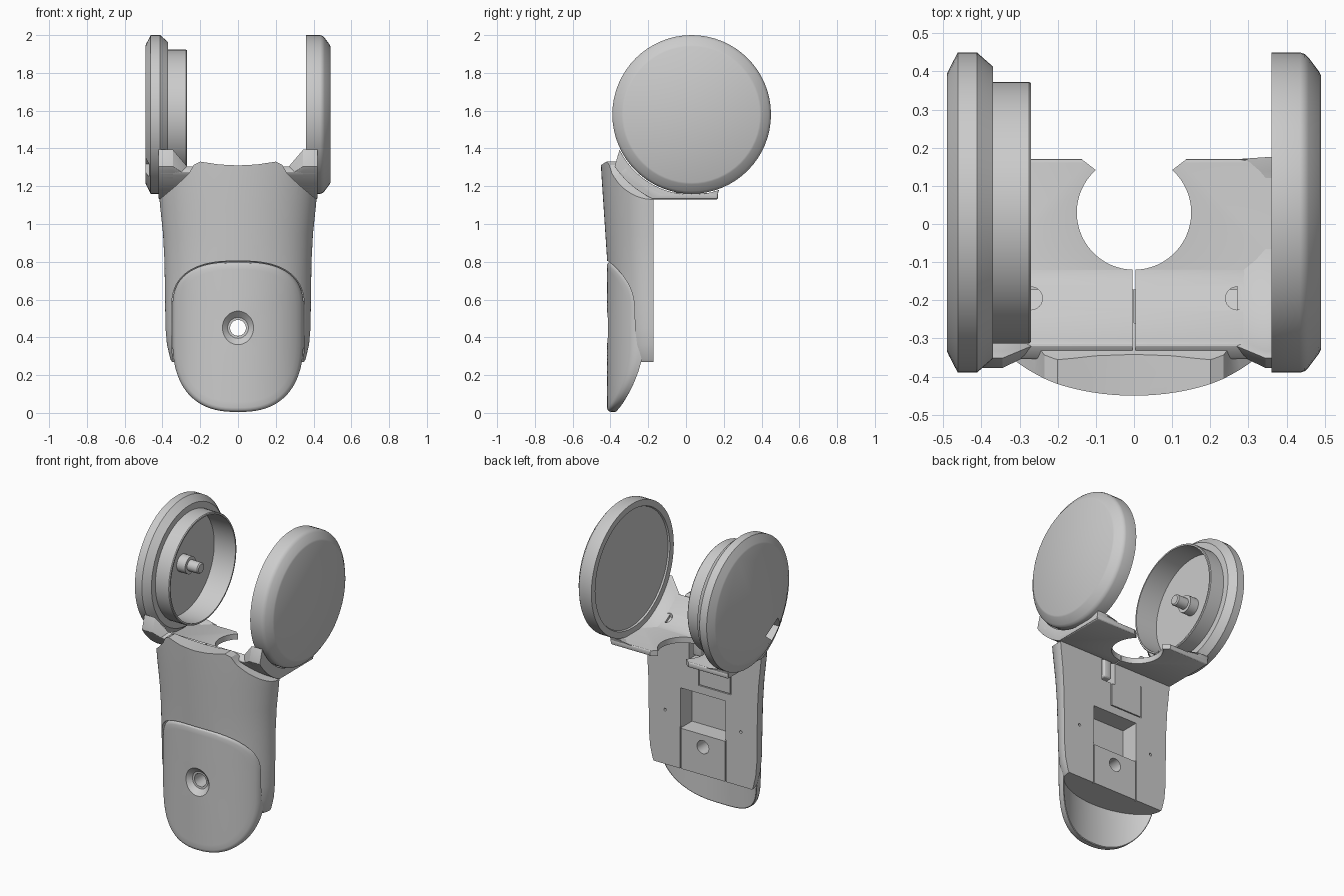
import bpy, bmesh
from math import sin, cos, pi, radians, sqrt

if "Cube" in bpy.data.objects:
    bpy.data.objects.remove(bpy.data.objects["Cube"])


def make(name, verts, faces):
    bm = bmesh.new()
    vs = [bm.verts.new(v) for v in verts]
    for f in faces:
        bm.faces.new([vs[i] for i in f])
    bmesh.ops.recalc_face_normals(bm, faces=bm.faces)
    me = bpy.data.meshes.new(name)
    bm.to_mesh(me)
    bm.free()
    ob = bpy.data.objects.new(name, me)
    bpy.context.collection.objects.link(ob)
    return ob


def loft(name, rings):
    """Skin closed rings of equal length and cap both ends."""
    n = len(rings[0])
    faces = [(k * n + i, k * n + (i + 1) % n, (k + 1) * n + (i + 1) % n, (k + 1) * n + i)
             for k in range(len(rings) - 1) for i in range(n)]
    last = (len(rings) - 1) * n
    faces += [tuple(range(n)), tuple(range(last, last + n))]
    return make(name, [p for r in rings for p in r], faces)


def prism(name, pts, axis, a, b):
    place = {'x': lambda u, v, w: (w, u, v), 'y': lambda u, v, w: (u, w, v),
             'z': lambda u, v, w: (u, v, w)}[axis]
    return loft(name, [[place(u, v, w) for u, v in pts] for w in (a, b)])


def box(name, x0, x1, y0, y1, z0, z1):
    return prism(name, [(x0, y0), (x1, y0), (x1, y1), (x0, y1)], 'z', z0, z1)


def circle(cu, cv, r, n=32):
    return [(cu + r * cos(2 * pi * i / n), cv + r * sin(2 * pi * i / n)) for i in range(n)]


AY, AZ = 0.03, 1.58     # axis of the two round caps


def lathe(name, prof, n=64):
    """Rings along x around the cap axis; prof is (x, radius)."""
    return loft(name, [[(x, u, v) for u, v in circle(AY, AZ, r, n)] for x, r in prof])


def apply_mod(ob, mod):
    bpy.context.view_layer.objects.active = ob
    bpy.ops.object.modifier_apply(modifier=mod.name)


def cut(ob, *cutters):
    for c in cutters:
        m = ob.modifiers.new("cut", 'BOOLEAN')
        m.operation, m.solver, m.object = 'DIFFERENCE', 'EXACT', c
        apply_mod(ob, m)
        bpy.data.objects.remove(c)


def soften(ob, width):
    m = ob.modifiers.new("soft", 'BEVEL')
    m.width, m.segments, m.limit_method, m.angle_limit = width, 3, 'ANGLE', radians(35)
    apply_mod(ob, m)


def arc(r, a0, a1, n=10):
    return [(AY + r * cos(radians(a0 + (a1 - a0) * i / n)),
             AZ + r * sin(radians(a0 + (a1 - a0) * i / n))) for i in range(n + 1)]


# front cover: rounded outline wrapped on an elliptic surface
def cover(name, grow, front, back):
    n, verts_rings = 96, []

    def pt(t, s, dy):
        c, d = cos(t), sin(t)
        e, b, zc = (2.6, 0.25, 0.55) if d >= 0 else (2.5, 0.395, 0.4)
        x = 0.347 * abs(c) ** (2 / e) * (1 if c >= 0 else -1)
        z = zc + b * abs(d) ** (2 / e) * (1 if d >= 0 else -1)
        x, z = x * s, 0.45 + (z - 0.45) * s
        return (x, -0.175 - 0.24 * sqrt(max(0, 1 - (x / 0.375) ** 2)) + dy, z)
    steps = [0.05, 0.2, 0.35, 0.5, 0.65, 0.78, 0.88, 0.95]
    spec = [(s, front) for s in steps]
    spec += [(0.975, front + 0.003), (0.99, front + 0.009), (1, front + 0.02), (1, back - 0.004)]
    spec += [(s, back) for s in [0.99] + steps[::-1]]
    for s, dy in spec:
        verts_rings.append([pt(2 * pi * i / n, s * grow, dy) for i in range(n)])
    return loft(name, verts_rings)


# main body: half-ellipse sections with a flat back
rings = []
for z, w, d in [(0.27, 0.35, 0.2), (0.285, 0.358, 0.212), (0.36, 0.376, 0.22), (0.45, 0.384, 0.225),
                (0.6, 0.386, 0.232), (0.8, 0.389, 0.24), (0.95, 0.397, 0.25),
                (1.1, 0.413, 0.26), (1.25, 0.425, 0.27), (1.4, 0.43, 0.278)]:
    rings.append([(w, -0.172, z)] + [(w * cos(pi * i / 48), -0.18 - (d - 0.003) * sin(pi * i / 48), z)
                  for i in range(49)] + [(-w, -0.172, z)])
body = loft("main_body", rings)
half = [(0.1, 1.315), (0.2, 1.33), (0.235, 1.312), (0.26, 1.268), (0.32, 1.21), (0.41, 1.135), (0.5, 1.06)]
rim = [(-x, z) for x, z in half[::-1]] + [(0, 1.31)] + half
cut(body,
    prism("rim_cut", rim + [(0.5, 1.6), (-0.5, 1.6)], 'y', -0.7, 0.3),
    prism("cradle_cut", arc(0.46, 200, 246) + [(0.3, 1.16), (0.3, 1.7), (-0.402, 1.7)], 'x', -0.6, 0.6),
    cover("cover_cut", 1.012, -0.1, 0.045))

# back details: window, panel seams, hatch outline, hook slot, pin holes
cut(body, box("window_cut", -0.16, 0.16, -0.29, 0, 0.53, 0.79))
for x in (-0.16, 0.16):
    cut(body, box("seam_cut", x - 0.003, x + 0.003, -0.182, 0, 0.2, 0.54))
for x0, x1, z0, z1 in [(-0.2, 0.03, 0.84, 0.846), (-0.2, -0.194, 0.843, 1.05), (0.024, 0.03, 0.843, 1.05)]:
    cut(body, box("hatch_cut", x0, x1, -0.182, 0, z0, z1))
cut(body, box("slot_cut", 0.0, 0.1, -0.26, 0, 0.99, 1.3),
    prism("bolt_cut", circle(0, 0.45, 0.042), 'y', -0.6, 0))
for x in (-0.27, 0.27):
    cut(body, prism("pin_cut", circle(x, 0.62, 0.009, 12), 'y', -0.2, 0))
hook = box("hook", 0.02, 0.08, -0.24, -0.175, 1.02, 1.16)
soften(hook, 0.015)

# front cover with countersunk bolt hole
front = cover("front_cover", 1.0, -0.003, 0.045)
cut(front, loft("countersink", [[(u, y, v) for u, v in circle(0, 0.45, r, 40)]
                                for y, r in [(-0.5, 0.135), (-0.419, 0.09), (-0.385, 0.055),
                                             (-0.384, 0.042), (-0.2, 0.042)]]))

# cradle plate with round neck notch
cradle = prism("cradle_plate", [(0.17, 1.165), (0.17, 1.13)] + arc(0.492, 246, 218)
               + arc(0.44, 218, 250), 'x', -0.42, 0.42)
soften(cradle, 0.01)
notch = [(0.15 * cos(radians(a)), 0.03 + 0.15 * sin(radians(a))) for a in range(-228, 49, 6)]
cut(cradle, prism("notch_cut", notch + [(0.15, 0.18), (0.15, 0.3), (-0.15, 0.3), (-0.15, 0.18)], 'z', 1, 1.4),
    box("centre_seam_cut", -0.004, 0.004, -0.34, -0.05, 1.13, 1.4))
for x in (-0.27, 0.27):
    cut(cradle, prism("hole_cut", circle(x, -0.195, 0.03, 24), 'z', 1.155, 1.4))

# side rails that carry the round caps
for side, s in (("left", -1), ("right", 1)):
    rail_prof = [(0.17, 1.17), (0.165, 1.135)] + arc(0.492, 245, 214) + arc(0.425, 206, 290, 16)
    inner = [(AY + (y - AY) * 1.0, z) for y, z in rail_prof]
    low = [(0.17, 1.165), (0.165, 1.135)] + arc(0.492, 245, 221) + arc(0.445, 218, 288, 16)
    rail = loft(side + "_rail", [[(s * x, y, z) for y, z in p] for x, p in
                                 ((0.27, low), (0.345, inner), (0.42, inner))]) \
        if len(low) == len(inner) else None
    soften(rail, 0.008)

# left cap: open drum with a shaft
left = lathe("left_cap", [(-0.49, 0.365), (-0.486, 0.374), (-0.462, 0.42), (-0.412, 0.42), (-0.37, 0.383),
                          (-0.37, 0.343), (-0.275, 0.343), (-0.27, 0.339), (-0.27, 0.33), (-0.42, 0.328)])
a = radians(228)
cy, cz, ty, tz = AY + 0.37 * cos(a), AZ + 0.37 * sin(a), -sin(a), cos(a)
quad = [(cy + u * ty + v * cos(a), cz + u * tz + v * sin(a))
        for u, v in ((-0.07, -0.05), (-0.05, 0.03), (0.05, 0.03), (0.07, -0.08))]
cut(left, prism("cap_notch_cut", quad, 'x', -0.6, -0.38))
lathe("shaft", [(-0.43, 0.055), (-0.36, 0.055), (-0.36, 0.035), (-0.29, 0.035), (-0.283, 0.028)], 32)

# right cap: closed disc with a recessed inner face
lathe("right_cap", [(0.37, 0.375), (0.36, 0.38), (0.36, 0.42), (0.435, 0.42), (0.448, 0.416), (0.458, 0.406),
                    (0.485, 0.37), (0.49, 0.36)])

# smooth shading with sharp edges kept
bpy.ops.object.select_all(action='DESELECT')
for ob in bpy.context.scene.objects:
    ob.select_set(True)
    bpy.context.view_layer.objects.active = ob
bpy.ops.object.shade_smooth_by_angle(angle=radians(28))
